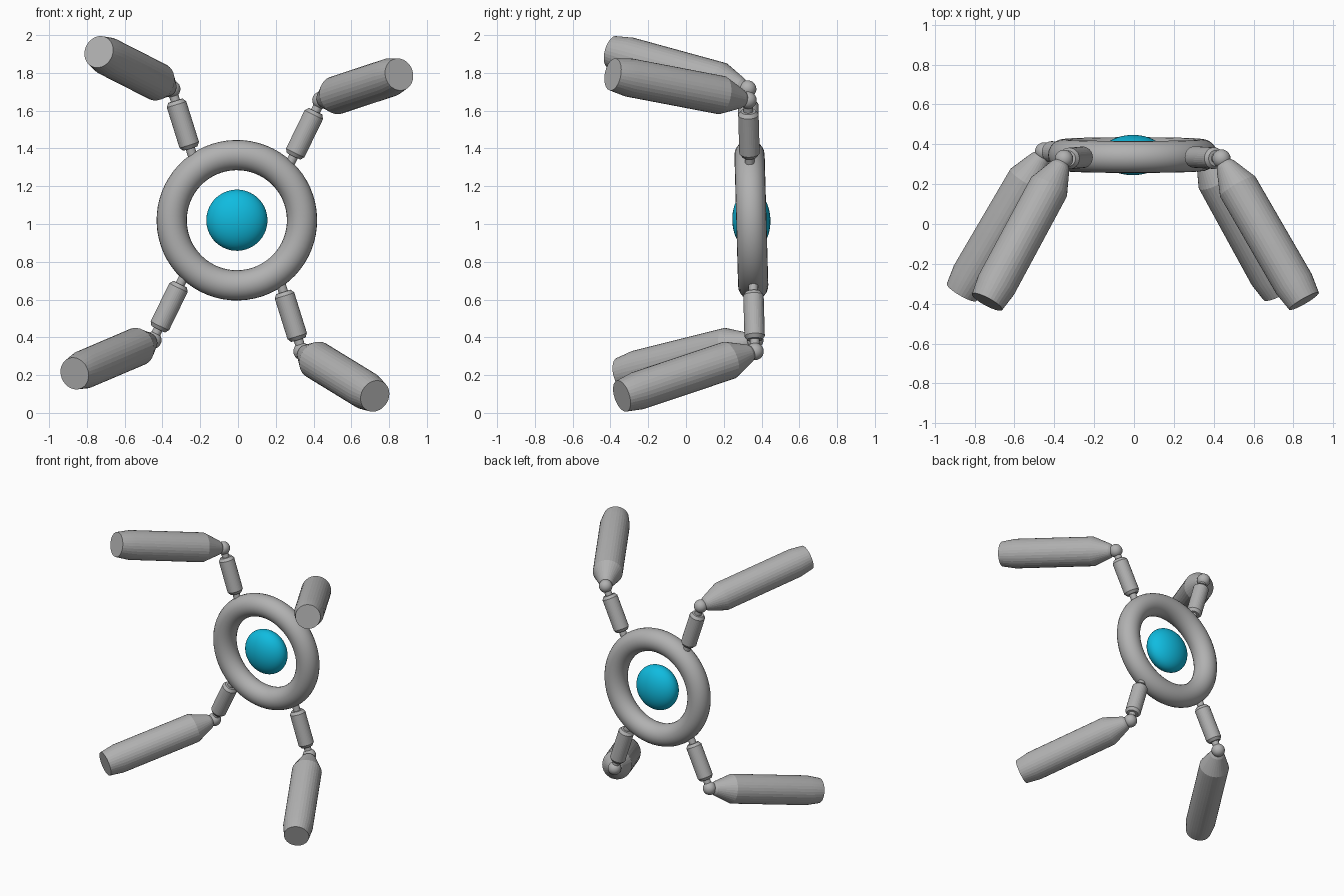
import bpy, bmesh, math
from mathutils import Matrix, Vector

if "Cube" in bpy.data.objects:
    bpy.data.objects.remove(bpy.data.objects["Cube"])

def material(name, rgb):
    m = bpy.data.materials.new(name)
    m.diffuse_color = (*rgb, 1)
    m.use_nodes = True
    m.node_tree.nodes["Principled BSDF"].inputs["Base Color"].default_value = m.diffuse_color
    return m

GREY = material("grey metal", (0.44, 0.44, 0.44))
CYAN = material("cyan glow", (0.005, 0.50, 0.74))

# The whole body is slightly rolled and pitched
FRAME = (Matrix.Translation((-0.006, 0.346, 1.02))
         @ Matrix.Rotation(0.028, 4, 'X')
         @ Matrix.Rotation(math.radians(4.3), 4, 'Y'))

def finish(ob, name, mat, angle=30):
    ob.name = name
    ob.data.materials.clear()
    ob.data.materials.append(mat)
    bpy.ops.object.select_all(action='DESELECT')
    ob.select_set(True)
    bpy.context.view_layer.objects.active = ob
    bpy.ops.object.shade_smooth_by_angle(angle=math.radians(angle))

def lathe(name, start, direction, profile, sides=32):
    """Closed turned solid; profile is (distance, radius) along direction."""
    bm = bmesh.new()
    rings = [[bm.verts.new((r * math.cos(2 * math.pi * i / sides),
                            r * math.sin(2 * math.pi * i / sides), t))
              for i in range(sides)] for t, r in profile]
    for a, b in zip(rings, rings[1:]):
        for i in range(sides):
            j = (i + 1) % sides
            bm.faces.new((a[i], a[j], b[j], b[i]))
    bm.faces.new(rings[0][::-1])
    bm.faces.new(rings[-1])
    me = bpy.data.meshes.new(name)
    bm.to_mesh(me)
    bm.free()
    ob = bpy.data.objects.new(name, me)
    bpy.context.collection.objects.link(ob)
    turn = direction.to_track_quat('Z', 'Y').to_matrix().to_4x4()
    ob.matrix_world = FRAME @ Matrix.Translation(start) @ turn
    finish(ob, name, GREY, 10)

def ball(name, centre, size, mat, segments=32):
    bpy.ops.mesh.primitive_uv_sphere_add(segments=segments, ring_count=segments // 2, radius=1)
    ob = bpy.context.object
    ob.matrix_world = FRAME @ Matrix.Translation(centre) @ Matrix.Diagonal((*size, 1))
    finish(ob, name, mat)

# Central ring
bpy.ops.mesh.primitive_torus_add(major_radius=0.345, minor_radius=0.08,
                                 major_segments=64, minor_segments=24)
ring = bpy.context.object
ring.matrix_world = FRAME @ Matrix.Rotation(math.pi / 2, 4, 'X')
finish(ring, "ring", GREY)

# Flattened core
ball("core", Vector((0, 0, 0)), (0.162, 0.101, 0.162), CYAN, 48)

# Four mirrored limbs: rod, sleeve, joint ball and heavy outer leg
ROD = [(0, 0.025), (0.43, 0.025)]
SLEEVE = [(0.065, 0.040), (0.085, 0.054), (0.31, 0.054), (0.33, 0.040)]
LEG = [(0.02, 0.035), (0.04, 0.05), (0.165, 0.102), (0.738, 0.102), (0.838, 0.086)]
for sx, side in ((-1, "left"), (1, "right")):
    for sz, level in ((-1, "lower"), (1, "upper")):
        tag = f"{level}_{side}"
        joint = Vector((0.396 * sx, 0, 0.667 * sz))
        inward = Vector((-0.37 * sx, 0, -0.93 * sz))
        outward = Vector((0.401 * sx, -0.711, 0.187 * sz))
        lathe(f"{tag}_rod", joint, inward, ROD, 24)
        lathe(f"{tag}_sleeve", joint, inward, SLEEVE)
        ball(f"{tag}_joint", joint, (0.046,) * 3, GREY)
        lathe(f"{tag}_leg", joint, outward, LEG)
